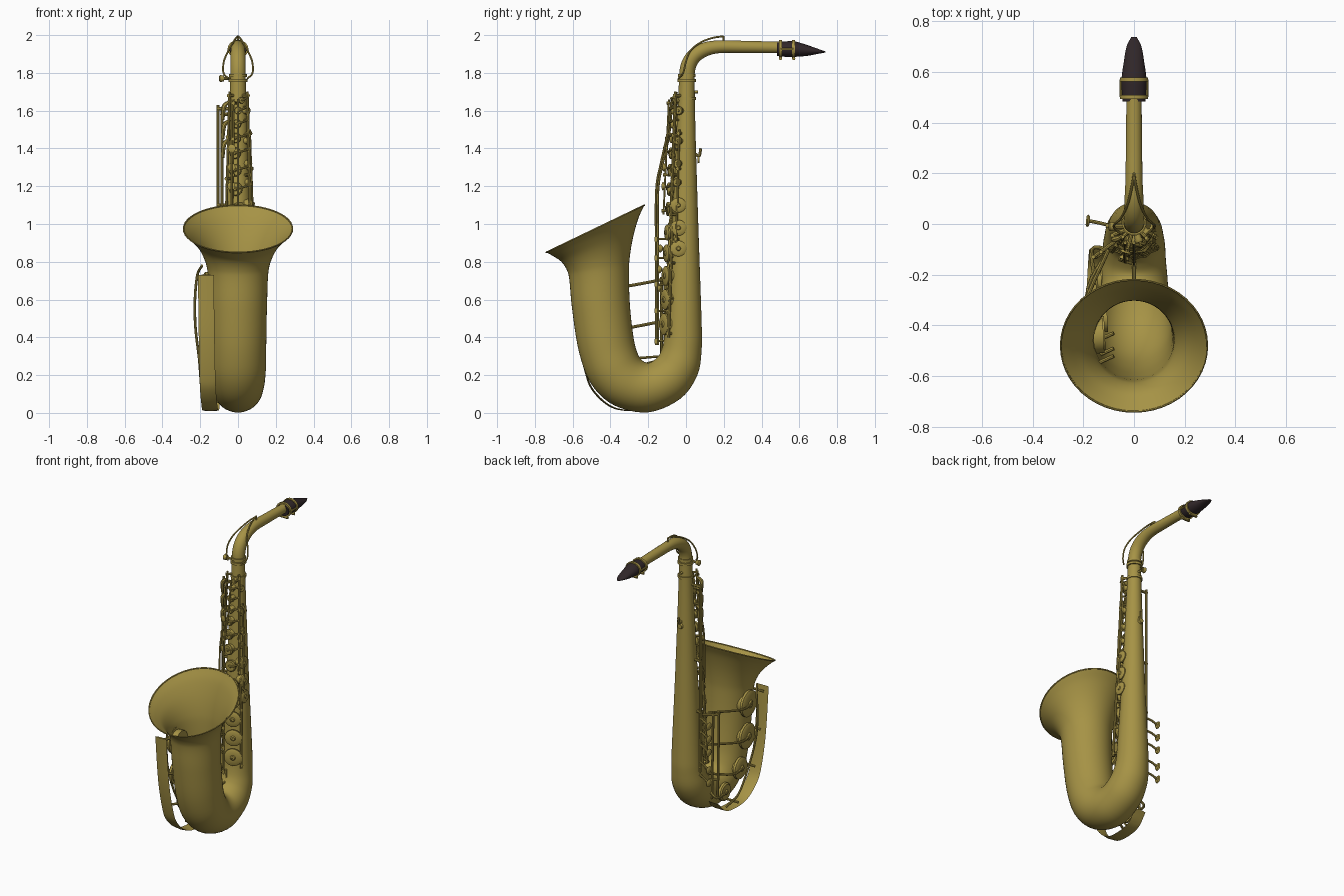
import bpy, bmesh, math
from mathutils import Vector as V

if "Cube" in bpy.data.objects:
    bpy.data.objects.remove(bpy.data.objects["Cube"])


def material(name, col):
    m = bpy.data.materials.new(name)
    m.diffuse_color = (*col, 1)
    m.use_nodes = True
    m.node_tree.nodes["Principled BSDF"].inputs["Base Color"].default_value = m.diffuse_color
    return m


BRASS = material("brass", (0.38, 0.29, 0.06))
BLACK = material("ebonite", (0.03, 0.02, 0.022))


def spline(rows, n):
    """Catmull-Rom through rows of numbers, n steps per span."""
    rows = [V(r) for r in rows]
    p = [rows[0] * 2 - rows[1]] + rows + [rows[-1] * 2 - rows[-2]]
    out = []
    for i in range(1, len(p) - 2):
        a, b, c, d = p[i - 1:i + 3]
        for k in range(n):
            t = k / n
            out.append(0.5 * (2 * b + (c - a) * t + (2 * a - 5 * b + 4 * c - d) * t ** 2
                              + (3 * b - a - 3 * c + d) * t ** 3))
    return out + [rows[-1]]


def loft(name, rings, sides=16, caps=True, mat=BRASS):
    """Skin elliptical rings given as (centre, u axis, v axis)."""
    bm = bmesh.new()
    loops = []
    for c, u, v in rings:
        loops.append([bm.verts.new(c + u * math.cos(2 * math.pi * k / sides)
                                   + v * math.sin(2 * math.pi * k / sides)) for k in range(sides)])
    for a, b in zip(loops, loops[1:]):
        for k in range(sides):
            j = (k + 1) % sides
            bm.faces.new((a[k], a[j], b[j], b[k]))
    if caps:
        bm.faces.new(loops[0][::-1])
        bm.faces.new(loops[-1])
    bmesh.ops.recalc_face_normals(bm, faces=bm.faces)
    me = bpy.data.meshes.new(name)
    bm.to_mesh(me)
    bm.free()
    me.materials.append(mat)
    me.shade_smooth()
    me.set_sharp_from_angle(angle=math.radians(40))
    ob = bpy.data.objects.new(name, me)
    bpy.context.collection.objects.link(ob)
    return ob


def sweep(name, pts, r, smooth=0, sides=8, caps=True, mat=BRASS):
    """Round tube along points; r is one radius or one per point."""
    radii = r if isinstance(r, (list, tuple)) else [r] * len(pts)
    if smooth:
        rows = spline([(*p, q) for p, q in zip(pts, radii)], smooth)
        pts, radii = [s[:3] for s in rows], [s[3] for s in rows]
    pts = [V(p) for p in pts]
    u, rings = None, []
    for i, p in enumerate(pts):
        t = (pts[min(i + 1, len(pts) - 1)] - pts[max(i - 1, 0)]).normalized()
        if u is None:
            u = t.orthogonal()
        u = (u - t * u.dot(t)).normalized()
        rings.append((p, u * radii[i], t.cross(u) * radii[i]))
    return loft(name, rings, sides, caps, mat)


def stepped(name, pos, d, steps, sides=20):
    """Turned part along direction d, steps = (distance, radius)."""
    pos, d = V(pos), V(d).normalized()
    u = d.orthogonal().normalized()
    w = d.cross(u)
    return loft(name, [(pos + d * s, u * r, w * r) for s, r in steps], sides)


def cup(name, pos, d, r, h=0.02):
    """Tone hole chimney with a padded cup above it."""
    stepped(name, pos, d, [(-0.02, r * .8), (h * .7, r * .8), (h * .7, r), (h * 1.3, r),
                           (h * 1.6, r * .85), (h * 1.6, r * .3), (h * 1.9, r * .2)])


# Body, bow and bell: pairs of outer and inner silhouette points (y, z, y, z)
pairs = [(.045, 1.78, -.036, 1.78), (.05, 1.5, -.05, 1.5), (.065, 1, -.075, 1),
         (.082, .5, -.108, .5), (.083, .34, -.12, .37), (.06, .2, -.14, .31),
         (-.03, .075, -.168, .28), (-.2, .003, -.2, .265), (-.38, .04, -.235, .28),
         (-.5, .15, -.258, .32), (-.566, .32, -.278, .4), (-.603, .55, -.297, .57),
         (-.617, .7, -.302, .74), (-.63, .755, -.297, .83), (-.66, .8, -.28, .93),
         (-.7, .828, -.252, 1.03), (-.74, .85, -.22, 1.1)]
rings = []
for a, b, c, d in spline(pairs, 5):
    o, i = V((0, a, b)), V((0, c, d))
    rings.append(((o + i) / 2, (o - i) / 2, V(((o - i).length / 2, 0, 0))))
loft("body_and_bell", rings, 48, caps=False)
rim = [c + u * math.cos(k * math.pi / 24) + v * math.sin(k * math.pi / 24)
       for c, u, v in rings[-1:] for k in range(49)]
sweep("bell_rim", rim, 0.004, sides=6)

# Neck, collars and tightening screw
sweep("neck", [(0, .005, 1.74), (0, .008, 1.82), (0, .035, 1.88), (0, .09, 1.92), (0, .17, 1.938),
               (0, .3, 1.938), (0, .5, 1.935)], [.041, .041, .04, .038, .034, .032, .03], 6, 28)
for z, r in ((1.665, .05), (1.76, .05), (1.785, .047)):
    stepped("neck_collar", (0, .004, z - .008), (0, 0, 1), [(0, .04), (0, r), (.016, r), (.016, .04)], 32)
sweep("collar_screw", [(-.04, -.01, 1.77), (-.08, -.01, 1.77)], .008)
stepped("collar_screw_head", (-.075, -.01, 1.77), (-1, 0, 0), [(0, .015), (.02, .019), (.025, .012)])
stepped("strap_post", (0, .045, 1.7), (0, 1, 0), [(0, .008), (.018, .008)])

# Octave key wires over the neck
for s in (-1, 1):
    sweep("octave_wire", [(s * .05, -.04, 1.77), (s * .077, -.015, 1.8), (s * .075, 0, 1.86),
                          (s * .05, .025, 1.92), (s * .025, .08, 1.962), (s * .01, .14, 1.985),
                          (0, .198, 1.994)], .005, 5)
sweep("octave_tip", [(0, .198, 1.996), (0, .198, 1.965)], .006)

# Mouthpiece (y, z, half width, half height) and ligature
loft("mouthpiece", [(V((0, y, z)), V((a, 0, 0)), V((0, 0, b))) for y, z, a, b in
     spline([(.482, 1.926, .045, .037), (.53, 1.926, .049, .041), (.575, 1.926, .049, .041),
             (.64, 1.919, .04, .029), (.7, 1.914, .029, .013), (.738, 1.911, .01, .003)], 5)], 28, mat=BLACK)
for y in (.5, .57):
    loft("ligature_band", [(V((0, y + o, 1.926)), V((r, 0, 0)), V((0, 0, r * .88))) for o, r in
         ((-.008, .046), (-.008, .055), (.008, .055), (.008, .046))], 28)
    sweep("ligature_screw", [(-.03, y, 1.876), (.03, y, 1.876)], .009)
for s in (-1, 1):
    sweep("ligature_bar", [(s * .051, .5, 1.926), (s * .051, .57, 1.926)], .006)


def on_body(z, a, off=0):
    """Point and outward direction on the straight tube, angle a from the front."""
    d = V((math.sin(a), -math.cos(a), 0))
    return V((0, -.003 - .008 * (1.7 - z), z)) + d * (.043 + .041 * (1.7 - z) + off), d


# Main key stacks: cup, arm to the hinge, height and radius per key
for z, r, a in ((.47, .058, .4), (.6, .055, .4), (.725, .052, .35), (.845, .048, .3), (.955, .043, .25),
                (1.08, .038, .1), (1.185, .036, -.15), (1.285, .034, -.2), (1.375, .03, -.2),
                (1.455, .027, -.15), (1.53, .024, -.1), (1.6, .02, 0), (1.655, .017, .3)):
    p, d = on_body(z, a)
    cup("stack_cup", p, d, r, .017)
    side = -.75 if z < 1 else .75
    q, e = on_body(z + .02, side, .028)
    sweep("key_arm", [p + d * .03, (p + d * .05 + q + e * .012) / 2, q], .006)
    m, f = on_body(z + .02, side)
    sweep("hinge_post", [m, q], .006)

# Hinge rods of the two stacks and long side rods
for z0, z1, a, o, r in ((.36, 1.02, -.75, .028, .01), (1.03, 1.7, .75, .028, .008),
                        (1.0, 1.7, -.75, .022, .007), (1.05, 1.66, -.25, .045, .005),
                        (.9, 1.5, 1.1, .018, .006), (.4, 1.0, .85, .025, .008)):
    sweep("hinge_rod", [on_body(z0, a, o)[0], on_body(z1, a, o)[0]], r)
    for k in range(4):
        z = z0 + .02 + (z1 - z0 - .04) * k / 3
        b, d = on_body(z, a)
        stepped("rod_post", b, d, [(-.005, .008), (o, .007), (o + .01, .01)], 8)
for x, y in ((.0, -.158), (-.035, -.148)):
    sweep("front_rod", [(x, y, .36), (x, y, .8), (x, y, 1.17), (x, y + .025, 1.32),
                        (x, y + .06, 1.48), (x, -.075, 1.66)], .006, 4)
for z in (.38, .54, .68, .82, .92):
    stepped("rod_collar", (0, -.158, z - .012), (0, 0, 1), [(0, .01), (.024, .01)], 10)
    sweep("rod_bridge", [(0, -.158, z), (-.035, -.148, z), (-.045, -.08, z)], .006)

# Finger pearls
for z in (.66, .76, .87, 1.2, 1.3, 1.4):
    p, d = on_body(z, -.3, .04)
    stepped("finger_pearl", p, d, [(0, .008), (.012, .02), (.018, .022), (.021, .015)])

# Right side cups facing +x
for z, r in ((1.1, .04), (.98, .042), (.87, .042)):
    cup("side_cup", (.052 + .04 * (1.1 - z), -.04, z), (1, 0, 0), r, .016)
for z in (1.22, 1.32, 1.44, 1.6):
    p, d = on_body(z, 1.0)
    cup("side_trill_cup", p, d, .022, .012)

# Left long rods with side touches
for x, y, z0, z1 in ((-.105, -.005, .34, 1.63), (-.085, -.045, .5, 1.6)):
    sweep("left_rod", [(x, y, z0), (x, y, z1)], .008)
    for z in (z0 + .03, .75, 1.1, z1 - .02):
        sweep("left_post", [(0, -.01, z), (x - .006, y, z)], .009)
for z in (.68, .59, .5, .38, .29):
    sweep("touch_arm", [(-.1, -.005, z + .03), (-.14, .005, z + .02), (-.175, .012, z)], .007, 3)
    stepped("touch_plate", (-.175, .012, z), (-1, .1, 0), [(0, .02), (.008, .026), (.014, .018)], 12)
for z in (1.6, 1.5, 1.4):
    sweep("palm_key", [(-.045, -.05, z + .05), (-.075, -.06, z + .02), (-.08, -.055, z - .05)],
          [.007, .013, .008], 4)

# Thumb hook at the back
sweep("thumb_hook", [(0, .05, 1.37), (0, .07, 1.36), (.005, .078, 1.4)], .008, 3)
stepped("thumb_rest", (0, .06, 1.34), (0, 1, 0), [(0, .02), (.012, .016)])

# Bell and bow key cups on the left side
for y, z, x, r in ((-.44, .66, -.14, .088), (-.43, .44, -.135, .085), (-.37, .24, -.125, .072), (-.22, .13, -.11, .06)):
    cup("bell_cup", (x, y, z), (-1, -.05, 0), r, .026)
    sweep("bell_cup_arm", [(x - .045, y, z), (x - .055, y + .12, z + .01), (-.1, -.1, z + .05)], .008, 4)
for x, y in ((-.15, -.13), (-.12, -.11)):
    sweep("bell_key_rod", [(x, y, .12), (x - .01, y, .72)], .008)
    sweep("bell_key_foot", [(x - .01, y, .7), (-.05, -.05, .7)], .007)
    sweep("bell_key_foot", [(x, y, .25), (-.06, -.07, .25)], .007)

# Ribbon guard following the outside of the bell (x shift, y, z)
path = spline([(.035, -.1, .1), (.03, -.17, .03), (.025, -.27, .012), (.02, -.39, .03), (.012, -.485, .11),
               (.008, -.53, .21), (.004, -.57, .42), (0, -.595, .73)], 6)
loft("guard_ribbon", [(p + V((-.17, 0, 0)), V((.042, 0, 0)), V((0, .004, .003))) for p in path], 4)
sweep("guard_wire", [(-.19, -.5, .78), (-.215, -.46, .73), (-.228, -.45, .6), (-.225, -.44, .45),
                     (-.205, -.4, .28), (-.19, -.3, .1), (-.165, -.2, .04)], .007, 5)
for y, z in ((-.57, .7), (-.54, .45), (-.48, .22), (-.3, .04)):
    sweep("guard_stay", [(-.19, y, z), (-.08, y + .05, z + .03)], .008)

# Brace between body and bell
sweep("bell_brace", [(0, -.25, .29), (0, -.13, .3), (0, -.13, .38)], .007)
